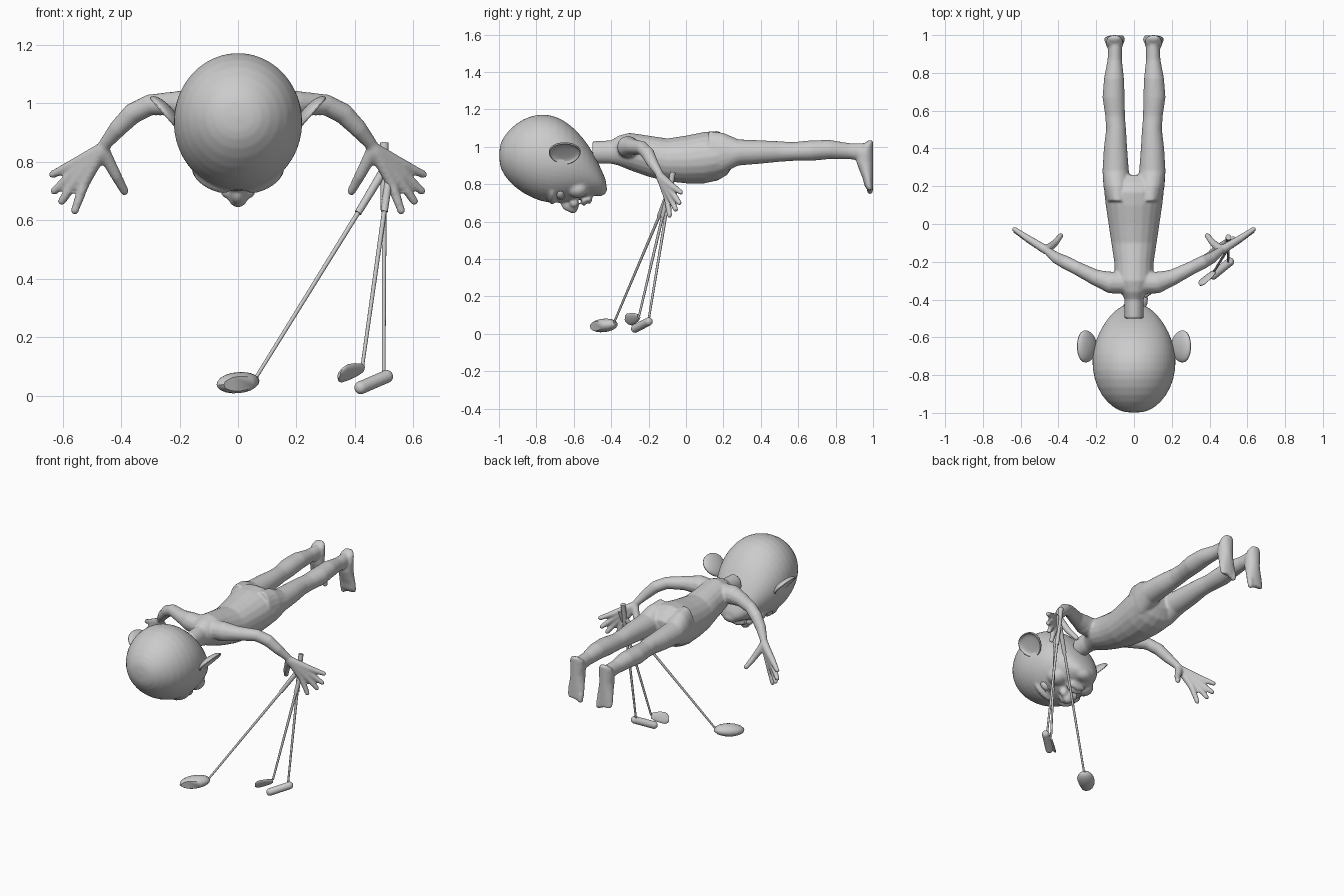
import bpy, bmesh
from math import cos, sin, pi
from mathutils import Vector, Matrix

cube = bpy.data.objects.get("Cube")
if cube:
    bpy.data.objects.remove(cube)

grey = bpy.data.materials.new("plain_grey")
grey.use_nodes = True
grey.diffuse_color = (0.6, 0.6, 0.6, 1)
grey.node_tree.nodes["Principled BSDF"].inputs["Base Color"].default_value = (0.6, 0.6, 0.6, 1)


def loft(bm, rings, n=20):
    """Closed skin through (centre, x radius vector, y radius vector) rings."""
    loops = []
    for c, u, v in rings:
        loops.append([bm.verts.new(Vector(c) + Vector(u) * cos(2 * pi * i / n) + Vector(v) * sin(2 * pi * i / n))
                      for i in range(n)])
    for a, b in zip(loops, loops[1:]):
        for i in range(n):
            bm.faces.new((a[i], a[(i + 1) % n], b[(i + 1) % n], b[i]))
    bm.faces.new(loops[0])
    bm.faces.new(loops[-1])


def loft_y(bm, rows, n=20):
    """Loft along y; each row is x, y, lowest z, highest z, half width."""
    loft(bm, [((x, y, (lo + hi) / 2), (w, 0, 0), (0, 0, (hi - lo) / 2)) for x, y, lo, hi, w in rows], n)


def ball(bm, c, size, rot=None):
    m = Matrix.Translation(c) @ (rot or Matrix()) @ Matrix.Diagonal((*size, 1))
    return bmesh.ops.create_uvsphere(bm, u_segments=16, v_segments=10, radius=1, matrix=m)["verts"]


def rod(bm, a, b, r1, r2, sides=12):
    a, b = Vector(a), Vector(b)
    m = Matrix.Translation((a + b) / 2) @ (b - a).to_track_quat('Z', 'Y').to_matrix().to_4x4()
    bmesh.ops.create_cone(bm, cap_ends=True, segments=sides, radius1=r1, radius2=r2, depth=(b - a).length, matrix=m)


def limb(bm, points, s=1):
    """Rounded chain through (x, y, z, radius) points."""
    pts = [(Vector((s * x, y, z)), r) for x, y, z, r in points]
    for p, r in pts:
        ball(bm, p, (r, r, r))
    for (p, r), (q, t) in zip(pts, pts[1:]):
        rod(bm, p, q, r, t)


def finish(bm, name, voxel=0, smooth=4, subdivide=0):
    bmesh.ops.recalc_face_normals(bm, faces=bm.faces)
    mesh = bpy.data.meshes.new(name)
    bm.to_mesh(mesh)
    bm.free()
    mesh.materials.append(grey)
    ob = bpy.data.objects.new(name, mesh)
    bpy.context.collection.objects.link(ob)
    bpy.ops.object.select_all(action='DESELECT')
    ob.select_set(True)
    bpy.context.view_layer.objects.active = ob
    bpy.ops.object.shade_smooth_by_angle(angle=0.7)
    if subdivide:
        ob.modifiers.new("round", 'SUBSURF').levels = subdivide
        ob.modifiers["round"].render_levels = subdivide
    if voxel:
        mod = ob.modifiers.new("merge", 'REMESH')
        mod.mode, mod.voxel_size, mod.use_smooth_shade = 'VOXEL', voxel, True
        mod = ob.modifiers.new("soften", 'SMOOTH')
        mod.factor, mod.iterations = 0.5, smooth
    return ob


# Body: torso and neck, lying face down
bm = bmesh.new()
loft_y(bm, [(0, -.5, .91, 1.03, .05), (0, -.4, .91, 1.035, .05), (0, -.36, .9, 1.06, .07), (0, -.3, .875, 1.075, .1),
            (0, -.2, .84, 1.06, .105), (0, -.1, .815, 1.045, .12), (0, 0, .805, 1.06, .135), (0, .1, .805, 1.08, .15),
            (0, .17, .82, 1.085, .158), (0, .22, .85, 1.06, .15), (0, .26, .91, 1.02, .1)])
for s in (1, -1):
    # Legs
    loft_y(bm, [(s * x, y, lo, hi, w) for x, y, lo, hi, w in (
        (.085, .12, .84, 1.085, .06), (.09, .2, .86, 1.075, .072), (.097, .28, .9, 1.04, .07),
        (.098, .4, .91, 1.035, .062), (.095, .5, .92, 1.03, .053), (.1, .57, .925, 1.025, .052),
        (.108, .67, .925, 1.035, .059), (.106, .77, .935, 1.037, .053), (.102, .87, .935, 1.02, .038),
        (.1, .94, .925, 1.02, .037), (.1, .98, .93, 1.02, .04))])
    # Feet with flat soles, pointing down
    loft(bm, [((s * .103, (near + 1) / 2, z), (w, 0, 0), (0, (1 - near) / 2, 0)) for z, near, w in (
        (1.035, .975, .025), (1.01, .94, .043), (.97, .915, .047), (.92, .91, .045), (.88, .925, .048),
        (.83, .945, .054), (.79, .955, .056), (.768, .97, .05))])
    for i in range(5):
        r = .017 - .002 * i
        limb(bm, [(.068 + .019 * i, .982, .8, r), (.066 + .02 * i, .984, .765 + .006 * i, r)], s)
    # Arms
    limb(bm, [(.06, -.31, .995, .06), (.12, -.31, 1.0, .058), (.2, -.285, 1.0, .043), (.3, -.235, .995, .036),
              (.36, -.205, .965, .036), (.41, -.18, .915, .031), (.455, -.145, .86, .022)], s)
    # Fingers fan out of the palm
    for knuckle, tip in (((.565, -.075, .79), (.633, -.028, .757)), ((.562, -.078, .762), (.628, -.036, .7)),
                         ((.55, -.088, .742), (.603, -.055, .665)), ((.525, -.1, .728), (.558, -.088, .633))):
        limb(bm, [(.465, -.138, .843, .024), (*knuckle, .019), (*tip, .014)], s)
    limb(bm, [(.46, -.135, .835, .024), (.418, -.1, .755, .019), (.388, -.062, .7, .015)], s)
for v in bm.verts:
    v.co.y = min(v.co.y, 1)
finish(bm, "body", voxel=.007, smooth=4)

# Head: crown towards the front, face downwards
bm = bmesh.new()
loft_y(bm, [(0, -1.0, .91, 1.0, .05), (0, -.975, .845, 1.06, .11), (0, -.91, .775, 1.13, .175),
            (0, -.82, .72, 1.175, .215), (0, -.73, .695, 1.178, .226), (0, -.65, .7, 1.145, .215),
            (0, -.58, .715, 1.085, .19), (0, -.52, .73, 1.01, .155), (0, -.47, .742, .92, .115),
            (0, -.435, .755, .84, .07), (0, -.425, .77, .81, .03)], 24)
ball(bm, (0, -.465, .775), (.06, .045, .04))                      # chin
ball(bm, (0, -.62, .695), (.03, .05, .042))                       # nose bridge
ball(bm, (0, -.605, .685), (.036, .032, .042))                    # nose tip
for s in (1, -1):
    ball(bm, (s * .035, -.598, .7), (.026, .026, .026))           # nostrils
    ball(bm, (s * .09, -.715, .735), (.075, .022, .03), Matrix.Rotation(-s * .5, 4, 'Y'))  # brows
    ball(bm, (s * .1, -.58, .775), (.06, .06, .05))               # cheeks
for y, z in ((-.545, .712), (-.517, .722)):
    ball(bm, (0, y, z), (.06, .016, .028))                        # lips
finish(bm, "head", voxel=.008, smooth=5, subdivide=1)

# Eyes with lids, and cupped ears
for s, side in ((1, "left"), (-1, "right")):
    tilt = Matrix.Rotation(-s * .75, 4, 'Y')
    bm = bmesh.new()
    ball(bm, (s * .115, -.672, .752), (.035, .024, .026), tilt)
    finish(bm, side + "_eye")
    bm = bmesh.new()
    for i in range(24):
        a, b = (2 * pi * k / 24 for k in (i, i + 1))
        ends = [tilt @ Vector((.038 * cos(t), .024 * sin(t), -.006)) + Vector((s * .115, -.672, .752)) for t in (a, b)]
        rod(bm, *ends, .007, .007, 6)
    finish(bm, side + "_eyelids", voxel=.004, smooth=2)
    bm = bmesh.new()
    for v in ball(bm, (0, 0, 0), (.078, .088, .03)):
        rim = (v.co.x / .078) ** 2 + (v.co.y / .088) ** 2
        if v.co.z < 0 and rim < .75:
            v.co.z *= -.35
        v.co.y *= 1 + 2 * v.co.x
    place = Matrix.Translation((.25, -.648, .965)) @ Matrix.Rotation(-.85, 4, 'Y')
    bm.transform(Matrix.Diagonal((s, 1, 1, 1)) @ place)
    finish(bm, side + "_ear", subdivide=1)

# Golf clubs held in the left hand: shaft and grip for each
clubs = {"driver": ((.06, -.385, .06), (.41, -.145, .625), (.495, -.09, .765)),
         "iron": ((.425, -.25, .1), (.5, -.125, .63), (.525, -.08, .81)),
         "putter": ((.498, -.2, .075), (.5, -.108, .635), (.5, -.07, .865))}
for name, (foot, joint, top) in clubs.items():
    bm = bmesh.new()
    rod(bm, foot, joint, .006, .008)
    finish(bm, name + "_shaft")
    bm = bmesh.new()
    rod(bm, joint, top, .012, .015)
    finish(bm, name + "_grip")

# Driver head: rounded wood with a flat striking face
bm = bmesh.new()
ball(bm, (0, -.44, .045), (.092, .052, .036), Matrix.Rotation(.8, 4, 'Z') @ Matrix.Rotation(-.08, 4, 'Y'))
bmesh.ops.bisect_plane(bm, geom=bm.verts[:] + bm.edges[:] + bm.faces[:], plane_co=(.035, -.465, .045),
                       plane_no=(.5, -.85, -.1), clear_outer=True)
bmesh.ops.holes_fill(bm, edges=[e for e in bm.edges if e.is_boundary])
finish(bm, "driver_head")

# Iron head: thin blade, tall at the toe
bm = bmesh.new()
along, up = Vector((-.075, -.062, -.018)), Vector((.01, -.012, .03))
thick = Vector((.004, -.006, -.003))
loft(bm, [(Vector((.428, -.252, .092)) + along * t, up * h, thick) for t, h in
          ((0, .4), (.2, .75), (.5, .95), (.85, 1.05), (1.02, .8), (1.1, .4))], 12)
finish(bm, "iron_head")

# Putter head: rounded bar
bm = bmesh.new()
limb(bm, [(.42, -.272, .028, .023), (.508, -.2, .066, .023)])
finish(bm, "putter_head", voxel=.005, smooth=2)
